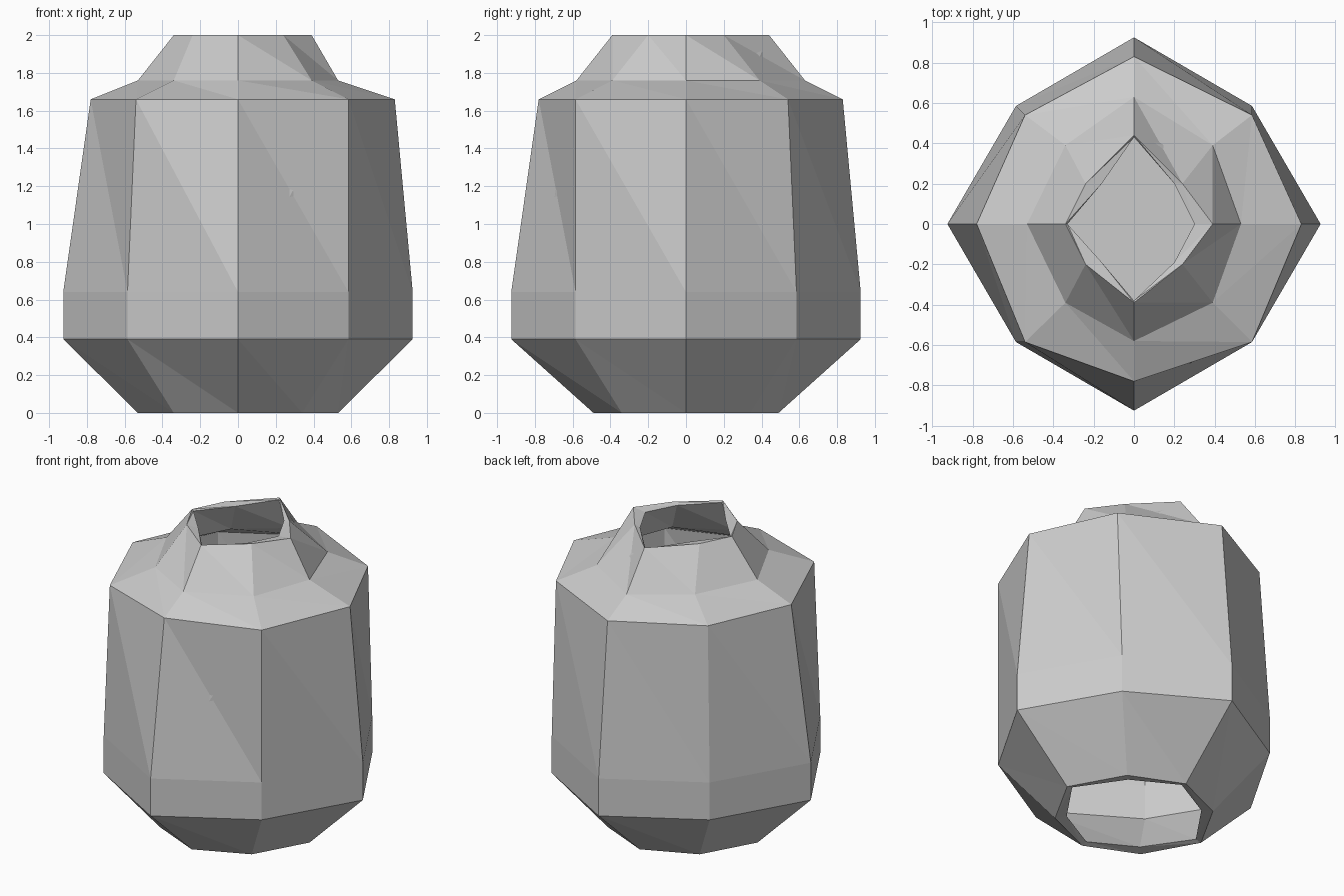
import bpy
import bmesh

cube = bpy.data.objects.get("Cube")
if cube:
    bpy.data.objects.remove(cube, do_unlink=True)

clay = bpy.data.materials.new("pale_grey_clay")
clay.use_nodes = True
tone = (0.6, 0.6, 0.6, 1)
clay.diffuse_color = tone
clay.node_tree.nodes["Principled BSDF"].inputs["Base Color"].default_value = tone


def ring(z, tips, corners):
    """Eight points, counterclockwise: tips on the axes, corners between.
    Each group holds the distances to -x, +x, -y, +y."""
    l, r, f, b = tips
    cl, cr, cf, cb = corners
    return [(r, 0, z), (cr, cb, z), (0, b, z), (-cl, cb, z),
            (-l, 0, z), (-cl, -cf, z), (0, -f, z), (cr, -cf, z)]


def even(z, tip, corner):
    return ring(z, [tip] * 4, [corner] * 4)


def finish(name, bm):
    bmesh.ops.recalc_face_normals(bm, faces=bm.faces)
    mesh = bpy.data.meshes.new(name)
    bm.to_mesh(mesh)
    bm.free()
    mesh.materials.append(clay)
    obj = bpy.data.objects.new(name, mesh)
    bpy.context.collection.objects.link(obj)


def skin(bm, rings):
    """Join each ring to the next, and the last to the first."""
    loops = [[bm.verts.new(p) for p in pts] for pts in rings]
    for low, high in zip(loops, loops[1:] + loops[:1]):
        for i in range(8):
            j = (i + 1) % 8
            bm.faces.new((low[i], low[j], high[i]))
            bm.faces.new((low[j], high[j], high[i]))


# Outer wall, from the foot to the rim
outer = [
    ring(0, (.53, .53, .49, .49), [.34] * 4),
    even(.39, .925, .585),
    even(.64, .925, .585),
    ring(1.66, (.78, .83, .78, .83), (.54, .585, .585, .54)),
    ring(1.76, (.53, .53, .58, .63), (.34, .39, .39, .39)),
    ring(2, (.34, .39, .39, .44), (.24, .24, .2, .2)),
]
# Inner wall, back down to the foot
inner = [
    ring(1.99, (.33, .3, .38, .43), (.16, .2, .19, .2)),
    ring(1.75, (.47, .47, .52, .56), (.29, .34, .34, .34)),
    ring(1.62, (.72, .77, .72, .77), (.49, .53, .53, .49)),
    even(.64, .87, .54),
    even(.41, .87, .54),
    ring(.01, (.49, .49, .45, .45), [.29] * 4),
]
shell = bmesh.new()
skin(shell, outer + inner)
finish("vessel_wall", shell)

# Inner floor
floor = bmesh.new()
floor.faces.new([floor.verts.new(p) for p in even(1.1, .8, .53)])
finish("inner_floor", floor)
